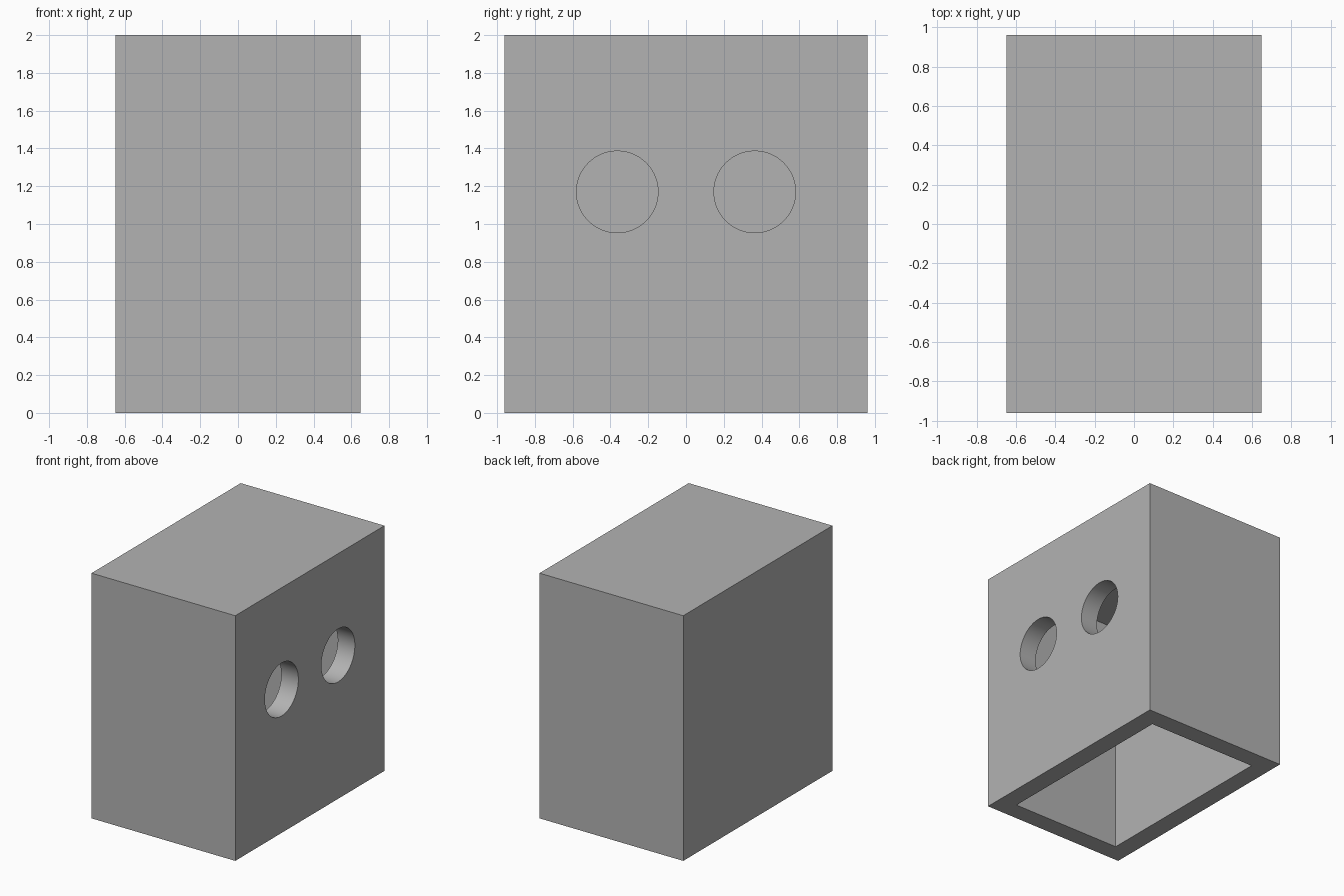
import bpy
from math import pi

cube = bpy.data.objects.get("Cube")
if cube:
    bpy.data.objects.remove(cube, do_unlink=True)

WIDTH, DEPTH, HEIGHT = 1.297, 1.923, 2.0
WALL, TOP = 0.154, 0.077
HOLE_RADIUS, HOLE_Y, HOLE_Z = 0.216, 0.364, 1.17

grey = bpy.data.materials.new("plain_grey")
grey.use_nodes = True
grey.diffuse_color = (0.45, 0.45, 0.45, 1)
grey.node_tree.nodes["Principled BSDF"].inputs["Base Color"].default_value = (0.45, 0.45, 0.45, 1)


def box(name, size, z_low):
    bpy.ops.mesh.primitive_cube_add(size=1, location=(0, 0, z_low + size[2] / 2))
    obj = bpy.context.object
    obj.name = name
    obj.scale = size
    bpy.ops.object.transform_apply(location=True, rotation=True, scale=True)
    obj.data.materials.append(grey)
    return obj


def cut(target, cutter):
    cutter.hide_render = True
    mod = target.modifiers.new(cutter.name, "BOOLEAN")
    mod.operation = "DIFFERENCE"
    mod.solver = "EXACT"
    mod.object = cutter
    bpy.context.view_layer.objects.active = target
    bpy.ops.object.modifier_apply(modifier=mod.name)
    bpy.data.objects.remove(cutter, do_unlink=True)


# Housing, hollowed from below
housing = box("housing", (WIDTH, DEPTH, HEIGHT), 0)
cut(housing, box("cavity_cutter", (WIDTH - 2 * WALL, DEPTH - 2 * WALL, HEIGHT - TOP + 0.2), -0.2))

# Two round openings through the +x wall
for side in (-1, 1):
    bpy.ops.mesh.primitive_cylinder_add(
        vertices=96, radius=HOLE_RADIUS, depth=WALL * 2,
        location=(WIDTH / 2 - WALL / 2, side * HOLE_Y, HOLE_Z), rotation=(0, pi / 2, 0))
    cutter = bpy.context.object
    cutter.name = "hole_cutter"
    cutter.data.materials.append(grey)
    cut(housing, cutter)

# Smooth bores, sharp box edges
bpy.ops.object.select_all(action="DESELECT")
housing.select_set(True)
bpy.context.view_layer.objects.active = housing
bpy.ops.object.shade_smooth_by_angle(angle=pi / 6)
